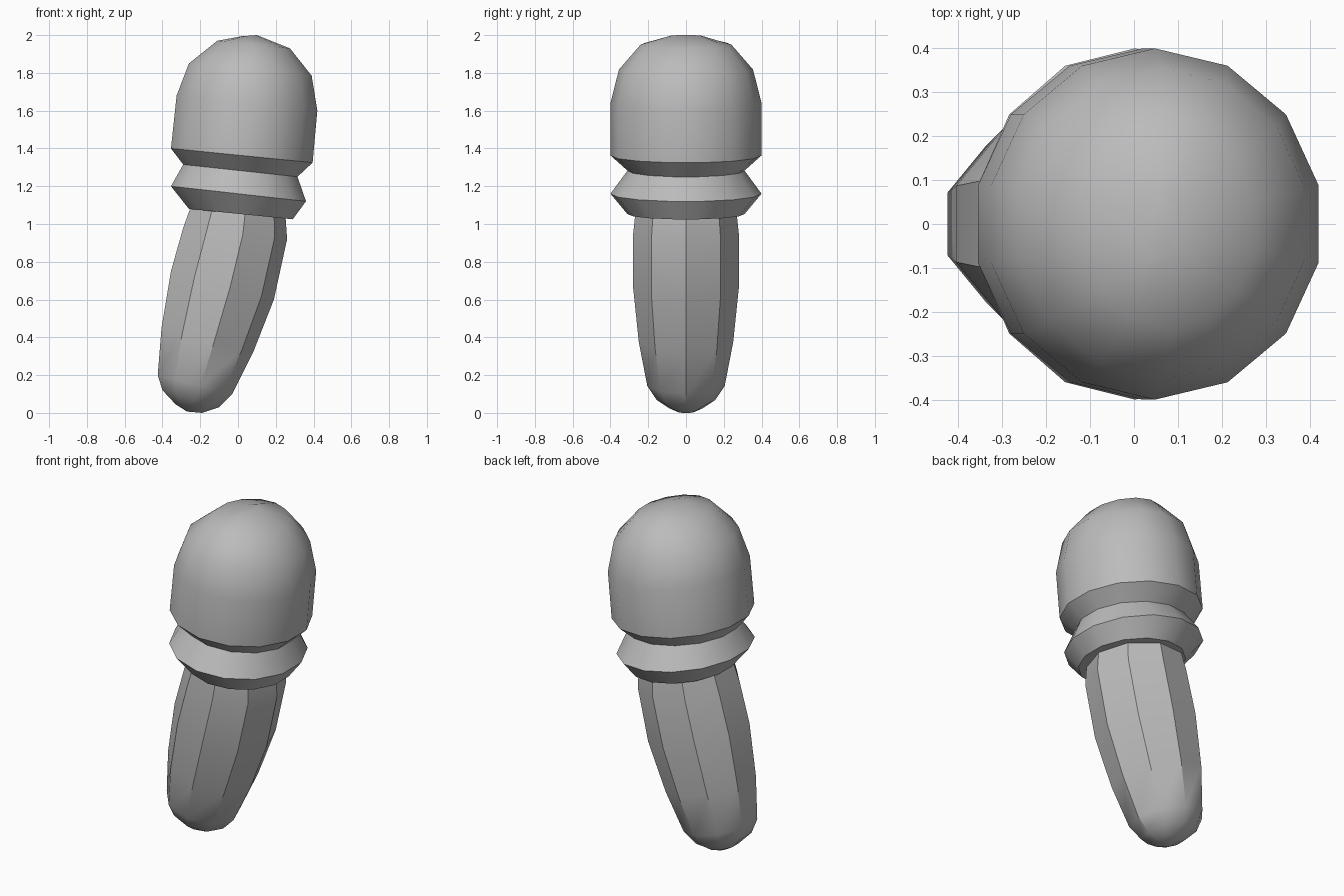
import bpy
import bmesh
import math
from mathutils import Vector

cube = bpy.data.objects.get("Cube")
if cube:
    bpy.data.objects.remove(cube, do_unlink=True)

grey = bpy.data.materials.new("plain grey")
grey.use_nodes = True
colour = (0.5, 0.5, 0.5, 1)
grey.diffuse_color = colour
grey.node_tree.nodes["Principled BSDF"].inputs["Base Color"].default_value = colour


def loft(name, sides, start, rings):
    """Bridge tilted rings, each (left x, left z, right x, right z, half depth)."""
    bm = bmesh.new()
    angles = [start + math.tau * i / sides for i in range(sides)]
    low = min(math.cos(a) for a in angles)
    high = max(math.cos(a) for a in angles)
    widest = max(math.sin(a) for a in angles)
    loops = []
    for lx, lz, rx, rz, depth in rings:
        left, right = Vector((lx, 0, lz)), Vector((rx, 0, rz))
        loop = []
        for a in angles:
            p = left.lerp(right, (math.cos(a) - low) / (high - low))
            p.y = depth * math.sin(a) / widest
            loop.append(bm.verts.new(p))
        loops.append(loop)
    for a, b in zip(loops, loops[1:]):
        for i in range(sides):
            j = (i + 1) % sides
            bm.faces.new((a[i], a[j], b[j], b[i]))
    bm.faces.new(loops[0])
    bm.faces.new(loops[-1])
    bmesh.ops.recalc_face_normals(bm, faces=bm.faces)
    mesh = bpy.data.meshes.new(name)
    bm.to_mesh(mesh)
    bm.free()
    mesh.materials.append(grey)
    obj = bpy.data.objects.new(name, mesh)
    bpy.context.collection.objects.link(obj)
    bpy.ops.object.select_all(action="DESELECT")
    obj.select_set(True)
    bpy.context.view_layer.objects.active = obj
    bpy.ops.object.shade_smooth_by_angle(angle=math.radians(35))


neck = (-0.29, 1.315, 0.315, 1.25, 0.31)

# Domed head, undercut at the neck
loft("head", 14, math.pi / 14, [
    neck,
    (-0.355, 1.40, 0.395, 1.325, 0.40),
    (-0.325, 1.68, 0.42, 1.60, 0.40),
    (-0.26, 1.85, 0.39, 1.785, 0.355),
    (-0.11, 1.97, 0.275, 1.93, 0.24),
    (0.02, 1.994, 0.10, 2.0, 0.08),
])

# Flared collar below the neck
loft("collar", 14, math.pi / 14, [
    (-0.26, 1.08, 0.29, 1.025, 0.31),
    (-0.355, 1.20, 0.36, 1.12, 0.40),
    neck,
])

# Bent, tapering handle with a rounded foot
loft("handle", 9, 0, [
    (-0.27, 0.007, -0.19, 0.0, 0.04),
    (-0.33, 0.045, -0.16, 0.01, 0.09),
    (-0.40, 0.12, -0.10, 0.03, 0.155),
    (-0.425, 0.20, -0.03, 0.10, 0.205),
    (-0.405, 0.45, 0.08, 0.32, 0.25),
    (-0.355, 0.75, 0.19, 0.60, 0.28),
    (-0.29, 0.98, 0.26, 0.92, 0.28),
    (-0.24, 1.12, 0.25, 1.06, 0.265),
])
